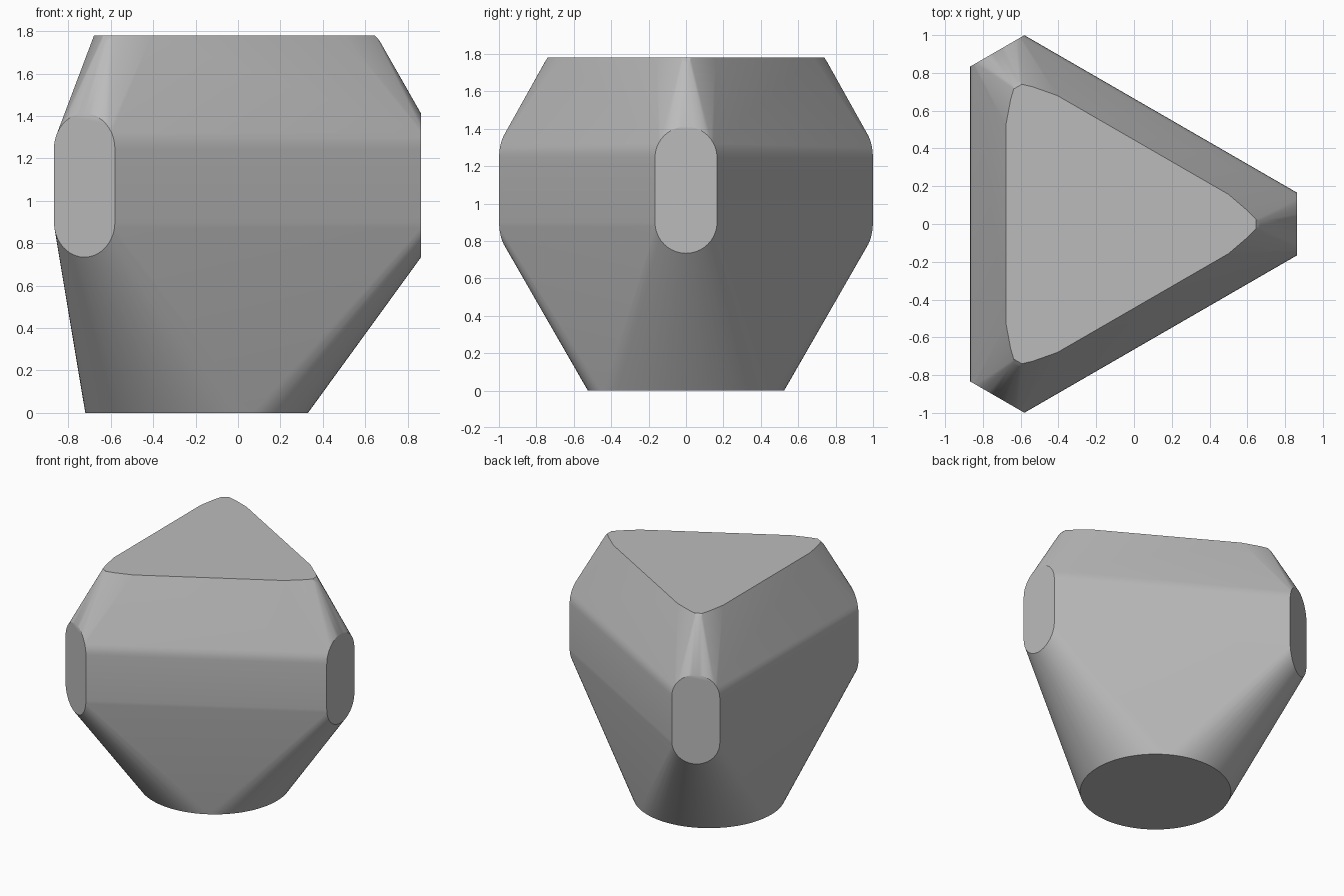
import bpy, bmesh
from math import sin, cos, pi, radians
from mathutils import Vector, Matrix

cube = bpy.data.objects.get("Cube")
if cube:
    bpy.data.objects.remove(cube, do_unlink=True)

CENTRE = Vector((-0.195, 0, 0))
BASE_RADIUS = 0.525
END_REACH, END_RADIUS = 1.058, 0.166
END_LOW, END_HIGH = 0.9, 1.245
TOP = 1.78

grey = bpy.data.materials.new("plain grey")
grey.use_nodes = True
colour = (0.5, 0.5, 0.5, 1)
grey.diffuse_color = colour
grey.node_tree.nodes["Principled BSDF"].inputs["Base Color"].default_value = colour

# Round foot outline
points = [Vector((BASE_RADIUS * cos(a), BASE_RADIUS * sin(a), 0))
          for a in (2 * pi * i / 96 for i in range(96))]

# One corner: upright slot-shaped end, then the blunt tip of the top
STEPS = 20
corner = []
for i in range(STEPS + 1):
    a = pi * i / STEPS
    y, rise = END_RADIUS * cos(a), END_RADIUS * sin(a)
    corner.append(Vector((END_REACH, y, END_HIGH + rise)))
    corner.append(Vector((END_REACH, y, END_LOW - rise)))
for side in (-1, 1):
    corner.append(Vector((0.695, 0.157 * side, TOP)))
    corner.append(Vector((0.8, 0.067 * side, TOP)))
    corner.append(Vector((0.84, 0.025 * side, TOP)))
    corner.append(Vector((0.862, 0.018 * side, TOP - 0.025)))

# Three matching corners
for k in range(3):
    turn = Matrix.Rotation(radians(120 * k), 3, 'Z')
    points += [turn @ p for p in corner]

# Skin stretched over the outlines
bm = bmesh.new()
for p in points:
    bm.verts.new(p + CENTRE)
hull = bmesh.ops.convex_hull(bm, input=bm.verts)
loose = [v for v in bm.verts if not v.link_faces]
bmesh.ops.delete(bm, geom=loose, context='VERTS')
bmesh.ops.dissolve_limit(bm, angle_limit=0.005, verts=bm.verts, edges=bm.edges)
bmesh.ops.recalc_face_normals(bm, faces=bm.faces)

mesh = bpy.data.meshes.new("three_sided_body")
bm.to_mesh(mesh)
bm.free()
mesh.materials.append(grey)
body = bpy.data.objects.new("three_sided_body", mesh)
bpy.context.collection.objects.link(body)
bpy.context.view_layer.objects.active = body
body.select_set(True)
bpy.ops.object.shade_smooth_by_angle(angle=radians(30))
